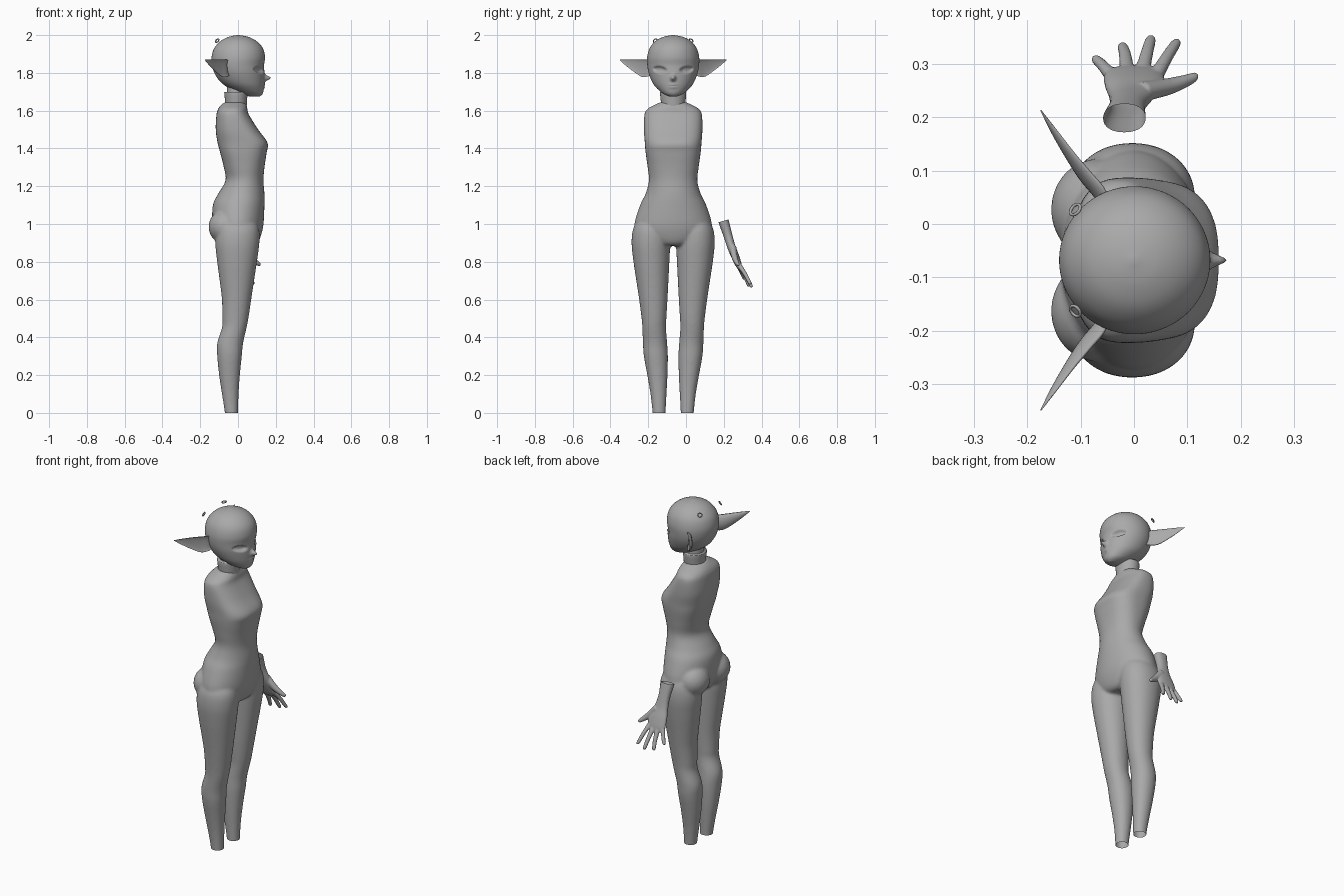
import bpy, bmesh, math
from mathutils import Vector

if "Cube" in bpy.data.objects:
    bpy.data.objects.remove(bpy.data.objects["Cube"])

C = -0.068  # symmetry plane of the figure in y
X, Y, Z = Vector((1, 0, 0)), Vector((0, 1, 0)), Vector((0, 0, 1))
grey = bpy.data.materials.new("plain_grey")
grey.diffuse_color = (0.4, 0.4, 0.4, 1)
grey.use_nodes = True
grey.node_tree.nodes["Principled BSDF"].inputs["Base Color"].default_value = grey.diffuse_color


def smooth_rows(rows, k):
    """Catmull-Rom interpolation of section rows."""
    out = []
    for i in range(len(rows) - 1):
        p0, p1 = rows[max(i - 1, 0)], rows[i]
        p2, p3 = rows[i + 1], rows[min(i + 2, len(rows) - 1)]
        for j in range(k):
            t = j / k
            out.append([0.5 * (2 * b + (c - a) * t + (2 * a - 5 * b + 4 * c - d) * t * t
                               + (3 * b - a - 3 * c + d) * t ** 3)
                        for a, b, c, d in zip(p0, p1, p2, p3)])
    out.append(list(rows[-1]))
    return out


def tube(bm, rows, u, v, n=32, k=4, front=1.0):
    """Capped loft; rows are centre xyz, radius along u, radius along v, power."""
    rings = []
    for x, y, z, ru, rv, p in smooth_rows(rows, k):
        ring = []
        for i in range(n):
            a = 2 * math.pi * i / n
            c, s = math.cos(a), math.sin(a)
            c = math.copysign(abs(c) ** (2 / p), c)
            s = math.copysign(abs(s) ** (2 / p), s)
            if s > 0:
                s *= front
            ring.append(bm.verts.new(Vector((x, y, z)) + u * max(ru, .001) * c + v * max(rv, .001) * s))
        rings.append(ring)
    new = []
    for a, b in zip(rings, rings[1:]):
        for i in range(n):
            j = (i + 1) % n
            new.append(bm.faces.new((a[i], a[j], b[j], b[i])))
    new += [bm.faces.new(rings[0][::-1]), bm.faces.new(rings[-1])]
    bmesh.ops.recalc_face_normals(bm, faces=new)


def upright(bm, rows, **kw):
    """Loft up z; rows are z, x back, x front, y centre, y half width, power."""
    tube(bm, [((b + f) / 2, y, z, (f - b) / 2, h, p) for z, b, f, y, h, p in rows], X, Y, **kw)


def finish(name, bm):
    me = bpy.data.meshes.new(name)
    bm.to_mesh(me)
    bm.free()
    for f in me.polygons:
        f.use_smooth = True
    me.materials.append(grey)
    ob = bpy.data.objects.new(name, me)
    bpy.context.collection.objects.link(ob)
    return ob


def fuse(name, bm, voxel, iterations, cut_co, cut_no):
    """Merge overlapping lofts to one skin, then cut it open at a plane."""
    tmp = finish("tmp", bm)
    m = tmp.modifiers.new("remesh", 'REMESH')
    m.mode, m.voxel_size = 'VOXEL', voxel
    s = tmp.modifiers.new("smooth", 'SMOOTH')
    s.factor, s.iterations = 0.5, iterations
    dg = bpy.context.evaluated_depsgraph_get()
    me = bpy.data.meshes.new_from_object(tmp.evaluated_get(dg))
    bpy.data.objects.remove(tmp)
    out = bmesh.new()
    out.from_mesh(me)
    bpy.data.meshes.remove(me)
    bmesh.ops.bisect_plane(out, geom=out.verts[:] + out.edges[:] + out.faces[:],
                           plane_co=cut_co, plane_no=cut_no, clear_outer=True)
    return finish(name, out)


# Body: torso, buttocks and legs in one skin, open at the ankles
bm = bmesh.new()
torso = [(.885, -.06, .085, .07, 2), (.90, -.09, .105, .13, 2), (.94, -.115, .122, .19, 2),
         (1.0, -.135, .135, .205, 2), (1.1, -.133, .14, .175, 2), (1.16, -.105, .14, .146, 2),
         (1.23, -.066, .135, .128, 2.1), (1.3, -.075, .14, .135, 2.3), (1.38, -.095, .152, .146, 2.6),
         (1.43, -.108, .157, .15, 2.6), (1.5, -.118, .107, .155, 2.6), (1.58, -.114, .057, .152, 2.5),
         (1.61, -.105, .05, .135, 2.3), (1.63, -.09, .045, .10, 2), (1.645, -.07, .04, .068, 2)]
upright(bm, [(z, b, f, C, h, p) for z, b, f, h, p in torso], n=64)
leg = [(-.05, -.07, 0, .04, .107), (0, -.07, 0, .04, .109), (.1, -.085, .003, .035, .12),
       (.2, -.1, .01, .03, .137), (.3, -.11, .02, .028, .155), (.37, -.11, .027, .032, .16),
       (.45, -.085, .045, .038, .163), (.5, -.083, .055, .036, .167), (.6, -.085, .07, .03, .18),
       (.7, -.097, .085, .025, .195), (.8, -.11, .1, .02, .21), (.9, -.12, .113, .016, .22),
       (.98, -.11, .11, .02, .21), (1.04, -.08, .08, .05, .17)]
for s in (1, -1):
    upright(bm, [(z, b, f, C + s * (i + o) / 2, (o - i) / 2, 2.1) for z, b, f, i, o in leg], n=48)
    lobe = []
    for t in range(1, 12):
        a = math.pi * t / 12
        r = math.sin(a)
        lobe.append((-.07, C + s * .095, .985 - .09 * math.cos(a), .086 * r, .095 * r, 2))
    tube(bm, lobe, X, Y, k=1)
fuse("body", bm, .008, 5, (0, 0, 0), (0, 0, -1))

# Collar and neck
bm = bmesh.new()
upright(bm, [(1.60, -.072, .045, C, .06, 2), (1.64, -.068, .047, C, .064, 2),
             (1.685, -.072, .05, C, .069, 2), (1.70, -.073, .05, C, .068, 2)], n=48)
upright(bm, [(1.66, -.058, .036, C, .052, 2), (1.76, -.058, .036, C, .05, 2)], n=48)
bmesh.ops.recalc_face_normals(bm, faces=bm.faces[:])
finish("collar_and_neck", bm)

# Head, with eye sockets, nose and mouth pressed into the front
bm = bmesh.new()
head = [(1.675, .06, .115, .02), (1.685, .03, .127, .045), (1.70, -.01, .134, .067),
        (1.73, -.065, .138, .097), (1.76, -.10, .14, .115), (1.80, -.125, .14, .13),
        (1.84, -.137, .138, .137), (1.88, -.14, .143, .138), (1.92, -.131, .136, .129),
        (1.95, -.112, .118, .112), (1.975, -.083, .088, .085), (1.992, -.045, .05, .047),
        (2.0, -.006, .006, .006)]
upright(bm, [(z, b, f, C, h, 2) for z, b, f, h in head], n=160, k=7)
for v in bm.verts:
    if v.co.x > .03:
        d, z = abs(v.co.y - C), v.co.z
        eye = ((d - .07) / .033) ** 2 + ((z - 1.817 - .12 * (d - .07)) / .016) ** 2
        v.co.x -= .018 * math.exp(-eye ** 3)
        v.co.x += .034 * math.exp(-(d / .012) ** 2 - ((z - 1.773) / .014) ** 2)
        v.co.x += .007 * math.exp(-(d / .022) ** 2 - ((z - 1.731) / .012) ** 2)
        v.co.x -= .008 * math.exp(-(d / .02) ** 2 - ((z - 1.731) / .003) ** 2)
finish("head", bm)

# Pointed ears with hollow fronts, and the small floating rings
for s, side in ((1, "left"), (-1, "right")):
    bm = bmesh.new()
    ear = [(-.04, .10, 1.825, .032, .02), (-.055, .135, 1.825, .044, .026),
           (-.08, .165, 1.825, .046, .026), (-.11, .20, 1.836, .036, .02),
           (-.145, .245, 1.853, .019, .012), (-.174, .282, 1.868, .002, .002)]
    tube(bm, [(x, C + s * y, z, h, t, 2) for x, y, z, h, t in ear],
         Z, Vector((.79, s * .61, 0)), k=6, front=-.3)
    finish(side + "_ear", bm)
    way = Vector((-.11, s * .095, .11))
    bpy.ops.mesh.primitive_torus_add(
        major_radius=.0115, minor_radius=.003, major_segments=24, minor_segments=8,
        location=(-.11, C + s * .095, 1.971), rotation=way.to_track_quat('Z', 'Y').to_euler())
    ring = bpy.context.object
    ring.name = side + "_head_ring"
    ring.data.materials.append(grey)
    for f in ring.data.polygons:
        f.use_smooth = True

# Hand: wrist and palm, four fingers and a thumb, open at the wrist
bm = bmesh.new()
V = Vector((0, .91, .41))
palm = [(-.02, .183, 1.07, .041, .028), (-.018, .199, 1.015, .04, .028), (-.012, .222, .94, .034, .024),
        (-.005, .24, .88, .042, .022), (0, .26, .83, .055, .021), (0, .278, .785, .056, .017),
        (0, .288, .76, .046, .011)]
tube(bm, [r + (2.2,) for r in palm], X, V)
fingers = [((.038, .272, .795), (.06, .31, .74), (.078, .338, .688)),
           ((.014, .278, .785), (.024, .32, .72), (.031, .345, .672)),
           ((-.013, .277, .785), (-.016, .313, .72), (-.021, .332, .676)),
           ((-.036, .270, .795), (-.055, .293, .748), (-.07, .308, .712))]
for a, b, c in fingers:
    tip = Vector(c) + (Vector(c) - Vector(b)).normalized() * .008
    tube(bm, [a + (.015, .014, 2), b + (.012, .011, 2), c + (.010, .009, 2),
              (*tip, .004, .004, 2)], X, V, n=16)
tube(bm, [(.015, .248, .875, .024, .019, 2), (.062, .257, .825, .019, .016, 2),
          (.097, .268, .797, .013, .012, 2), (.113, .275, .785, .010, .009, 2),
          (.119, .278, .781, .004, .004, 2)], Vector((.6, -.1, .79)), Vector((0, .99, .13)), n=16)
fuse("hand", bm, .0035, 4, (-.018, .2, 1.017), (0, -.27, .96))
